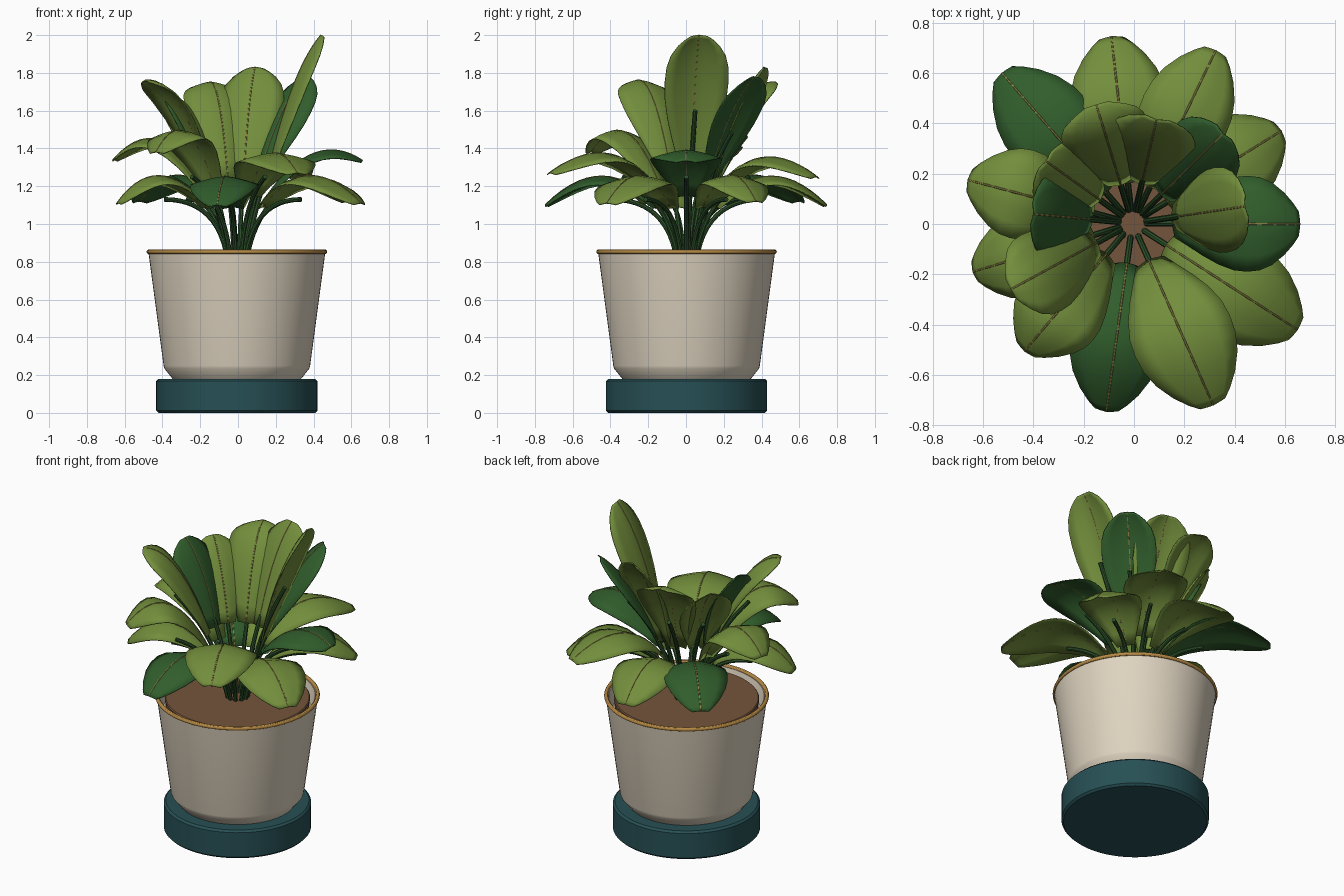
import bpy, bmesh, math
from mathutils import Vector

if "Cube" in bpy.data.objects:
    bpy.data.objects.remove(bpy.data.objects["Cube"])

CX, CY = -0.006, 0.003


def material(name, rgb):
    m = bpy.data.materials.new(name)
    m.diffuse_color = (*rgb, 1)
    m.use_nodes = True
    m.node_tree.nodes["Principled BSDF"].inputs["Base Color"].default_value = m.diffuse_color
    return m


CREAM = material("cream", (0.74, 0.66, 0.53))
TEAL = material("teal", (0.02, 0.08, 0.09))
SOIL = material("soil", (0.175, 0.09, 0.045))
GOLD = material("ochre", (0.48, 0.26, 0.06))
LIGHT = material("light_green", (0.17, 0.27, 0.045))
DARK = material("dark_green", (0.03, 0.11, 0.025))
STEM = material("stem_green", (0.025, 0.08, 0.022))
RIB = material("rib_tan", (0.25, 0.22, 0.06))


def finish(name, verts, faces, mat, angle=40):
    me = bpy.data.meshes.new(name)
    me.from_pydata(verts, [], faces)
    bm = bmesh.new()
    bm.from_mesh(me)
    bmesh.ops.remove_doubles(bm, verts=bm.verts, dist=1e-5)
    bmesh.ops.recalc_face_normals(bm, faces=bm.faces)
    bm.to_mesh(me)
    bm.free()
    ob = bpy.data.objects.new(name, me)
    bpy.context.collection.objects.link(ob)
    me.materials.append(mat)
    bpy.ops.object.select_all(action='DESELECT')
    ob.select_set(True)
    bpy.context.view_layer.objects.active = ob
    bpy.ops.object.shade_smooth_by_angle(angle=math.radians(angle))
    return ob


def lathe(name, profile, mat, n=64):
    """Revolve an (r, z) profile running from axis to axis."""
    k = len(profile)
    verts = [(CX + r * math.cos(2 * math.pi * i / n), CY + r * math.sin(2 * math.pi * i / n), z)
             for i in range(n) for r, z in profile]
    faces = [(i * k + j, (i + 1) % n * k + j, (i + 1) % n * k + j + 1, i * k + j + 1)
             for i in range(n) for j in range(k - 1)]
    return finish(name, verts, faces, mat)


def bezier(a, b, c, t):
    return a * (1 - t) ** 2 + b * 2 * t * (1 - t) + c * t * t


def tube(name, pts, radius, mat, side, n=8):
    """Round tube along points lying in a vertical plane with normal 'side'."""
    verts, faces = [], []
    for i, p in enumerate(pts):
        tan = (pts[min(i + 1, len(pts) - 1)] - pts[max(i - 1, 0)]).normalized()
        up = tan.cross(side)
        for j in range(n):
            a = 2 * math.pi * j / n
            verts.append(p + (side * math.cos(a) + up * math.sin(a)) * radius)
    for i in range(len(pts) - 1):
        for j in range(n):
            k = (j + 1) % n
            faces.append((i * n + j, i * n + k, (i + 1) * n + k, (i + 1) * n + j))
    faces += [tuple(range(n)), tuple(range(len(verts) - n, len(verts)))]
    return finish(name, verts, faces, mat)


# saucer, pot, soil and rim
lathe("saucer", [(0, 0), (0.415, 0), (0.427, 0.012), (0.427, 0.168), (0.415, 0.18), (0, 0.18)], TEAL)
lathe("pot", [(0, 0.175), (0.335, 0.175), (0.342, 0.182), (0.384, 0.235), (0.388, 0.25), (0.468, 0.848),
              (0.45, 0.852), (0.43, 0.76), (0, 0.76)], CREAM)
lathe("soil", [(0, 0.77), (0.415, 0.77), (0.421, 0.835), (0.416, 0.841), (0, 0.841)], SOIL)
bpy.ops.mesh.primitive_torus_add(major_radius=0.466, minor_radius=0.012, major_segments=64,
                                 minor_segments=12, location=(CX, CY, 0.853))
rim = bpy.context.object
rim.name = "pot_rim"
rim.data.materials.append(GOLD)
bpy.ops.object.shade_smooth_by_angle()

# leaf outline: (position along leaf, relative half width)
OUTLINE = [(0, 0.3), (0.1, 0.48), (0.2, 0.67), (0.32, 0.85), (0.45, 0.97), (0.57, 1.0), (0.69, 0.97),
           (0.8, 0.86), (0.9, 0.65), (0.965, 0.43), (1, 0.26)]
COLS = 6


def leaf(i, x, y, z, kind, half, mat):
    out = Vector((x - CX, y - CY, 0))
    reach = out.length
    out.normalize()
    side = Vector((-out.y, out.x, 0))

    def at(r, h):
        return Vector((CX, CY, h)) + out * r

    # centre line and stem end for low, middle and upright leaves
    if kind == "low":
        a, b, s = (0.16, 1.09), (0.44, 1.41), (0.40, 1.13)
    elif kind in ("mid", "flat"):
        lift = 0.1 if kind == "mid" else 0.04
        a, b, s = (0.16, 1.15), (0.41, 2 * (z + lift) - 0.5 * (z + 1.15)), (0.37, 1.25)
    else:
        bend = 1.25 + (0.75 if kind == "up" else 1.05) * (z - 1.25)
        a, b, s = (0.16, 1.24), (0.64 * reach, bend), (0.57 * reach + 0.05, 1.15 + 0.53 * (z - 1.15))
    a, b, c = at(*a), at(*b), at(reach, z)

    # blade, folded down to both edges
    verts, faces = [], []
    for t, w in OUTLINE:
        tan = ((b - a) * (1 - t) + (c - b) * t).normalized()
        normal = tan.cross(side)
        p = bezier(a, b, c, t)
        for j in range(COLS + 1):
            u = 2 * j / COLS - 1
            verts.append(p + side * (u * w * half) - normal * (0.045 * w * abs(u) ** 1.4))
    n = COLS + 1
    for r in range(len(OUTLINE) - 1):
        for j in range(COLS):
            faces.append((r * n + j, r * n + j + 1, (r + 1) * n + j + 1, (r + 1) * n + j))
    blade = finish(f"leaf_{i}", verts, faces, mat, 60)
    sol = blade.modifiers.new("thickness", 'SOLIDIFY')
    sol.thickness = 0.006
    sol.offset = 0

    tube(f"leaf_rib_{i}", [bezier(a, b, c, t / 14) for t in range(15)], 0.0048, RIB, side, 6)
    tall = 1.2 if kind in ("up", "bent") else 1.13
    tube(f"stem_{i}", [bezier(at(0.05, 0.80), at(0.10, tall), at(*s), t / 12) for t in range(13)],
         0.0125, STEM, side)


# leaves: tip x, y, z, kind, half width, colour
LEAVES = [
    (-0.09, 0.745, 1.10, "low", 0.19, LIGHT),
    (0.325, 0.69, 1.25, "mid", 0.18, LIGHT),
    (0.585, 0.37, 1.12, "low", 0.18, LIGHT),
    (0.66, 0.00, 1.335, "flat", 0.19, DARK),
    (0.65, -0.42, 1.11, "low", 0.20, LIGHT),
    (0.315, -0.72, 1.27, "mid", 0.205, LIGHT),
    (-0.11, -0.745, 1.10, "low", 0.18, DARK),
    (-0.435, -0.505, 1.38, "mid", 0.18, LIGHT),
    (-0.64, -0.19, 1.11, "low", 0.165, LIGHT),
    (-0.66, 0.175, 1.34, "mid", 0.18, LIGHT),
    (-0.525, 0.60, 1.12, "low", 0.185, DARK),
    (-0.49, -0.26, 1.76, "bent", 0.17, LIGHT),
    (-0.40, 0.04, 1.74, "up", 0.165, DARK),
    (-0.35, 0.25, 1.69, "up", 0.155, LIGHT),
    (-0.15, 0.475, 1.75, "bent", 0.175, LIGHT),
    (0.09, 0.415, 1.83, "up", 0.175, LIGHT),
    (0.355, 0.36, 1.78, "up", 0.16, DARK),
    (0.44, 0.07, 2.00, "up", 0.17, LIGHT),
]
for i, spec in enumerate(LEAVES):
    leaf(i + 1, *spec)
